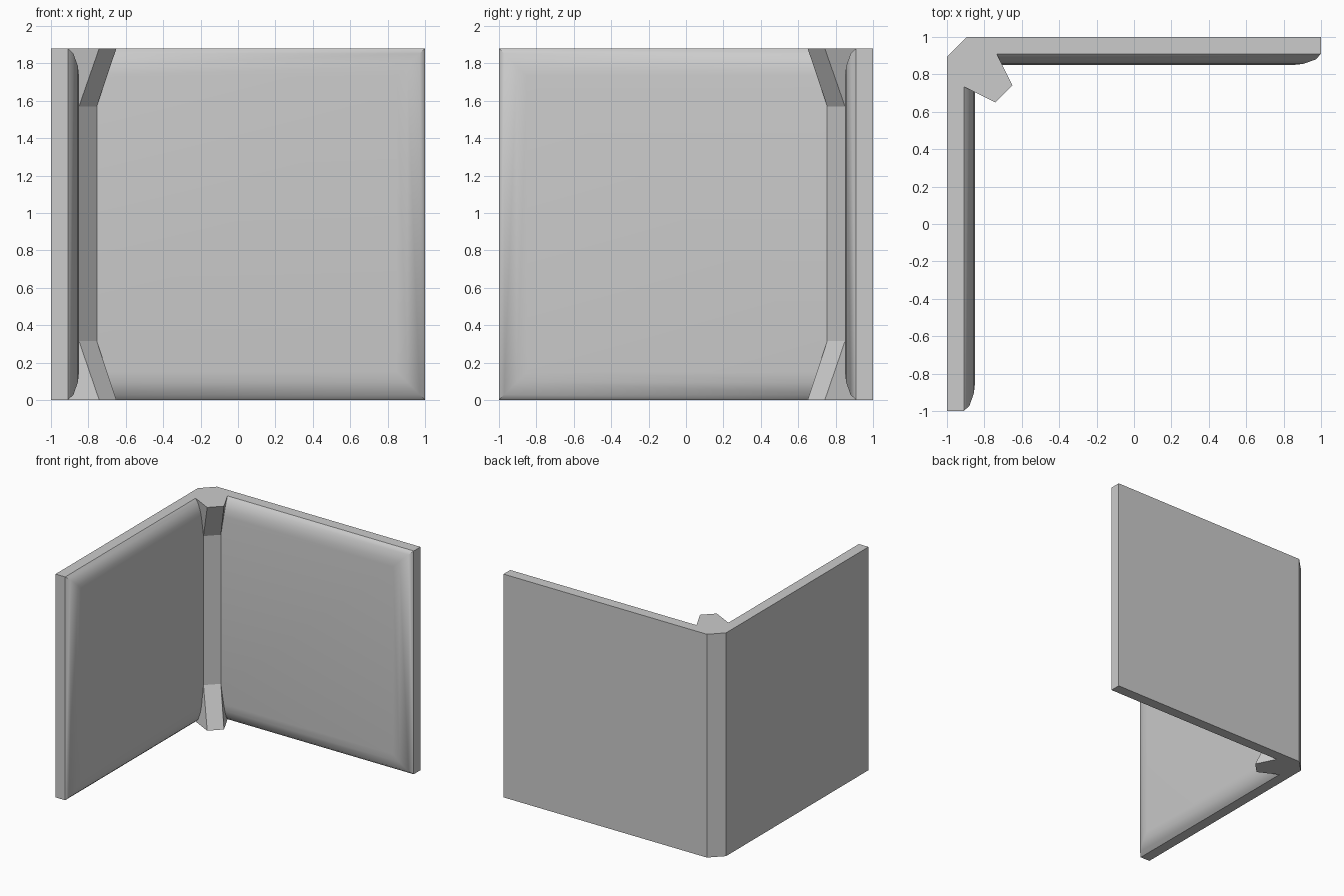
import bpy, bmesh
from mathutils import Vector

if "Cube" in bpy.data.objects:
    bpy.data.objects.remove(bpy.data.objects["Cube"])

H = 1.88


def finish(bm, name, smooth=False):
    bmesh.ops.recalc_face_normals(bm, faces=bm.faces)
    mesh = bpy.data.meshes.new(name)
    bm.to_mesh(mesh)
    bm.free()
    ob = bpy.data.objects.new(name, mesh)
    bpy.context.collection.objects.link(ob)
    if smooth:
        bpy.ops.object.select_all(action='DESELECT')
        ob.select_set(True)
        bpy.context.view_layer.objects.active = ob
        bpy.ops.object.shade_smooth_by_angle(angle=0.5)
    return ob


def loft(name, rings, smooth=False):
    """Skin a stack of closed rings and cap both ends."""
    bm = bmesh.new()
    loops = [[bm.verts.new(Vector(p)) for p in ring] for ring in rings]
    n = len(loops[0])
    for a, b in zip(loops, loops[1:]):
        for i in range(n):
            j = (i + 1) % n
            bm.faces.new((a[i], a[j], b[j], b[i]))
    bm.faces.new(loops[0])
    bm.faces.new(loops[-1])
    return finish(bm, name, smooth)


def at_height(points, z):
    return [(x, y, z) for x, y in points]


# L-shaped outer slab with a chamfered outside corner
plan = [(1, 1), (-.895, 1), (-1, .895), (-1, -1), (-.91, -1), (-.91, .91), (1, .91)]
loft("outer_wall", [at_height(plan, 0), at_height(plan, H)])

# Rounded inner panels: (inset from edge, distance of the surface)
steps = [(0, .91), (.028, .88), (.095, .856), (.15, .85)]
panel = [[(-.91, y, d), (1 - d, y, d), (1 - d, y, H - d), (-.91, y, H - d)]
         for d, y in steps]
loft("back_panel", panel, True)
loft("left_panel", [[(-y, -x, z) for x, y, z in ring] for ring in panel], True)

# Corner post, flaring out at foot and head


def mirrored(half):
    """Complete a cross-section across the corner's diagonal."""
    return half + [(-y, -x) for x, y in reversed(half)]


wide = [(-.91, .91)] + mirrored([(-.735, .91), (-.65, .742)])
slim = [(-.92, .92)] + mirrored([(-.805, .95), (-.755, .85)])
loft("corner_post", [at_height(wide, 0), at_height(slim, .315),
                     at_height(slim, H - .31), at_height(wide, H)])
